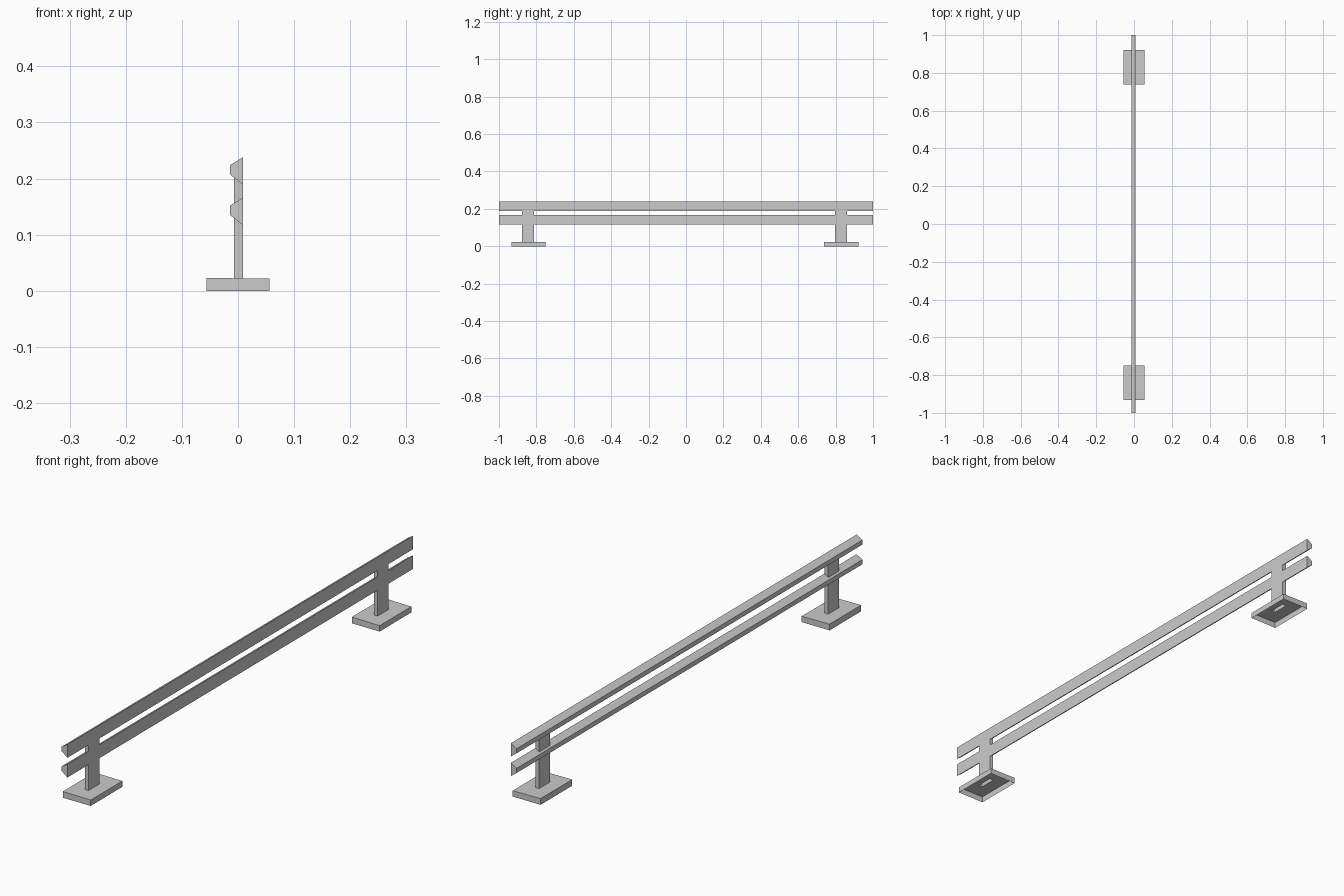
import bpy, bmesh

if "Cube" in bpy.data.objects:
    bpy.data.objects.remove(bpy.data.objects["Cube"])


def finish(name, bm):
    bmesh.ops.recalc_face_normals(bm, faces=bm.faces)
    mesh = bpy.data.meshes.new(name)
    bm.to_mesh(mesh)
    bm.free()
    obj = bpy.data.objects.new(name, mesh)
    bpy.context.collection.objects.link(obj)
    return obj


def ring(bm, x0, x1, y0, y1, z):
    """Rectangular loop of vertices; z is a function of x."""
    return [bm.verts.new((x, y, z(x)))
            for x, y in ((x0, y0), (x1, y0), (x1, y1), (x0, y1))]


def bridge(bm, a, b):
    for i in range(4):
        j = (i + 1) % 4
        bm.faces.new((a[i], a[j], b[j], b[i]))


def foot_top(x):
    # foot plate top falls very slightly towards +x
    return 0.0222 - 0.012 * x


POST_X = (-0.007, 0.0085)


def make_foot(name, y):
    # open-bottomed plate with a slot where the post stands
    bm = bmesh.new()
    low = ring(bm, -0.0565, 0.0565, y - 0.0915, y + 0.0915, lambda x: 0)
    top = ring(bm, -0.0565, 0.0565, y - 0.0915, y + 0.0915, foot_top)
    slot = ring(bm, *POST_X, y - 0.035, y + 0.029, foot_top)
    bridge(bm, low, top)
    bridge(bm, top, slot)
    finish(name, bm)


def make_post(name, y):
    # hollow post, open at the foot, capped inside the upper rail
    bm = bmesh.new()
    low = ring(bm, *POST_X, y - 0.035, y + 0.029, foot_top)
    top = ring(bm, *POST_X, y - 0.035, y + 0.029, lambda x: 0.206)
    bridge(bm, low, top)
    bm.faces.new(top)
    finish(name, bm)


def make_rail(name, z):
    # trapezoid profile, flat side to +x, run along y
    profile = ((0.009, 0.0), (0.009, 0.049), (-0.014, 0.035), (-0.014, 0.018))
    bm = bmesh.new()
    ends = [[bm.verts.new((x, y, z + dz)) for x, dz in profile] for y in (-1, 1)]
    bridge(bm, *ends)
    for end in ends:
        bm.faces.new(end)
    finish(name, bm)


for side, y in (("front", -0.8415), ("back", 0.8305)):
    make_foot(side + "_foot", y)
    make_post(side + "_post", y)

make_rail("lower_rail", 0.117)
make_rail("upper_rail", 0.189)
